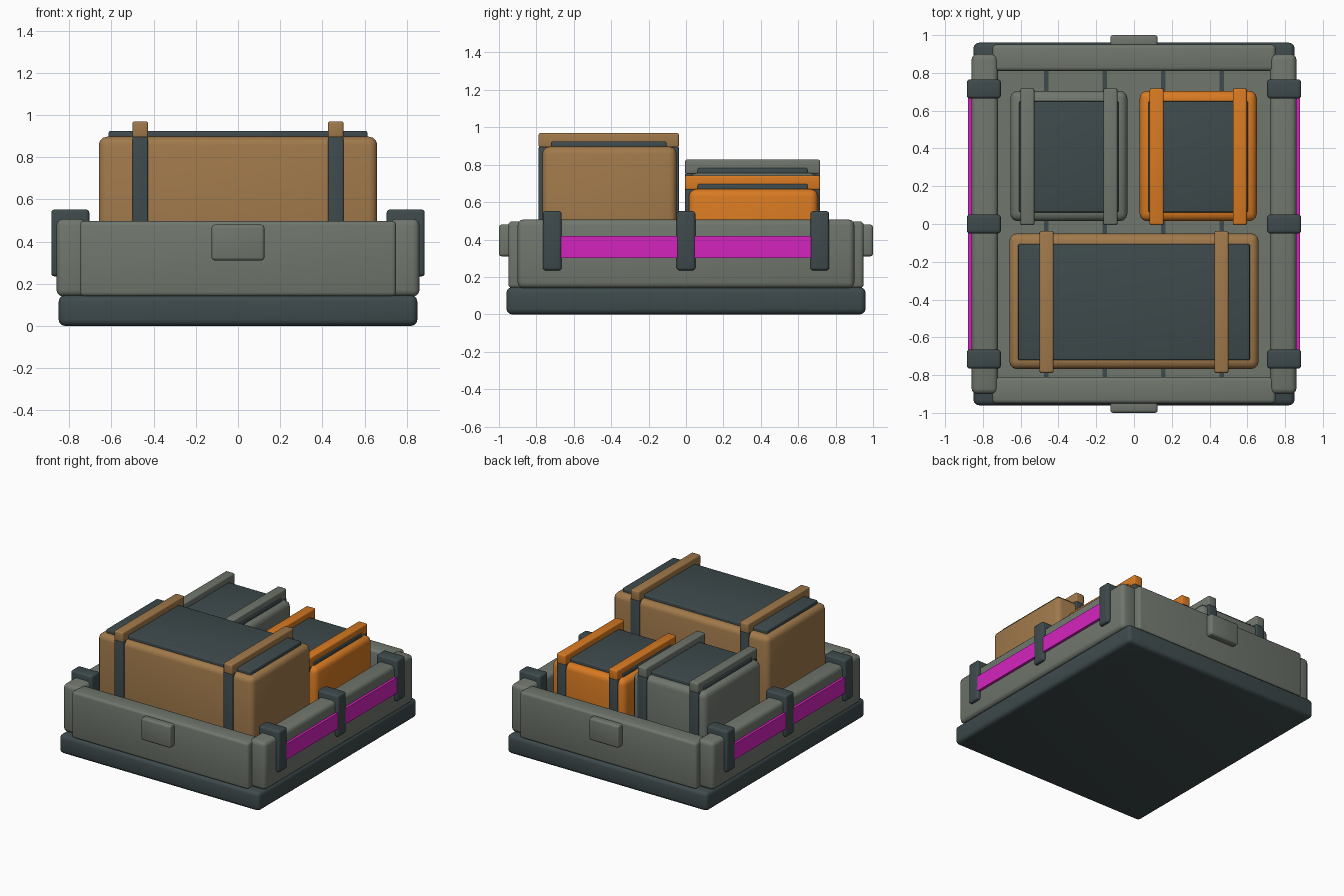
import bpy
import bmesh
from math import radians
from mathutils import Matrix, Vector

if "Cube" in bpy.data.objects:
    bpy.data.objects.remove(bpy.data.objects["Cube"], do_unlink=True)


def linear(c):
    c /= 255
    return c / 12.92 if c <= 0.04045 else ((c + 0.055) / 1.055) ** 2.4


def material(name, *rgb):
    mat = bpy.data.materials.new(name)
    mat.use_nodes = True
    colour = [linear(c) for c in rgb] + [1]
    mat.diffuse_color = colour
    mat.node_tree.nodes["Principled BSDF"].inputs["Base Color"].default_value = colour
    return mat


GREY = material("grey green", 112, 118, 109)
DARK = material("dark slate", 62, 74, 76)
BROWN = material("tan brown", 160, 121, 75)
ORANGE = material("orange", 216, 122, 34)
MAGENTA = material("magenta", 212, 36, 190)


def box(name, mat, x, y, z, bevel=0.015):
    """Rounded box spanning the (low, high) pairs x, y and z."""
    low, high = (Vector(v) for v in zip(x, y, z))
    bm = bmesh.new()
    bmesh.ops.create_cube(bm, size=1)
    bmesh.ops.transform(bm, verts=bm.verts, matrix=Matrix.Translation((low + high) / 2)
                        @ Matrix.Diagonal((*(high - low), 1)))
    if bevel:
        bmesh.ops.bevel(bm, geom=bm.edges[:], offset=bevel, segments=3,
                        profile=0.5, affect='EDGES')
    mesh = bpy.data.meshes.new(name)
    bm.to_mesh(mesh)
    bm.free()
    mesh.materials.append(mat)
    obj = bpy.data.objects.new(name, mesh)
    bpy.context.collection.objects.link(obj)
    bpy.ops.object.select_all(action='DESELECT')
    obj.select_set(True)
    bpy.context.view_layer.objects.active = obj
    bpy.ops.object.shade_smooth_by_angle(angle=radians(35))
    return obj


def span(side, a, b):
    """Mirror a range to the chosen side of zero."""
    return sorted((side * a, side * b))


def around(centre, half):
    return (centre - half, centre + half)


# Tray base and floor
box("base", DARK, (-0.85, 0.85), (-0.96, 0.96), (0, 0.145), 0.03)
box("floor", GREY, (-0.74, 0.74), (-0.85, 0.85), (0.13, 0.175), 0)
for i, x in enumerate((-0.465, -0.155, 0.155, 0.465)):
    box(f"floor_strip_{i + 1}", DARK, around(x, 0.012), (-0.82, 0.82), (0.15, 0.182), 0)

# End walls with latches
for side, label in ((-1, "front"), (1, "back")):
    box(label + "_wall", GREY, (-0.75, 0.75), span(side, 0.81, 0.95), (0.14, 0.497), 0.02)
    box(label + "_latch", GREY, (-0.125, 0.125), span(side, 0.93, 1.0), (0.31, 0.48))

# Side walls with a bright stripe and three clamps
for side, label in ((1, "left"), (-1, "right")):
    box(label + "_wall", GREY, span(side, 0.72, 0.86), (-0.9, 0.9), (0.14, 0.507), 0.03)
    box(label + "_stripe", MAGENTA, span(side, 0.84, 0.88), (-0.69, 0.69), (0.3, 0.42), 0)
    for i, y in enumerate((-0.715, 0, 0.715)):
        box(f"{label}_clamp_{i + 1}", DARK, span(side, 0.705, 0.885),
            around(y, 0.05), (0.235, 0.552))


def crate(name, mat, x, y, top, strap_offset):
    """Rounded crate with a dark lid, dark straps and coloured strap bars."""
    box(name, mat, x, y, (0.17, top), 0.04)
    box(name + "_lid", DARK, (x[0] + 0.047, x[1] - 0.047),
        (y[0] + 0.047, y[1] - 0.055), (top - 0.03, top + 0.027), 0.008)
    middle = sum(x) / 2
    over = (y[0] - 0.02, y[1] + 0.012)
    for side, label in ((1, "left"), (-1, "right")):
        across = around(middle + side * strap_offset, 0.037)
        box(f"{name}_{label}_strap", DARK, across, over, (0.17, top), 0.008)
        box(f"{name}_{label}_bar", mat, across, over, (top - 0.005, top + 0.072), 0.01)


# Cargo
crate("large_crate", BROWN, (-0.66, 0.66), (-0.768, -0.05), 0.897, 0.463)
crate("grey_crate", GREY, (-0.655, -0.035), (0.015, 0.705), 0.755, 0.22)
crate("orange_crate", ORANGE, (0.03, 0.65), (0.015, 0.705), 0.67, 0.22)
